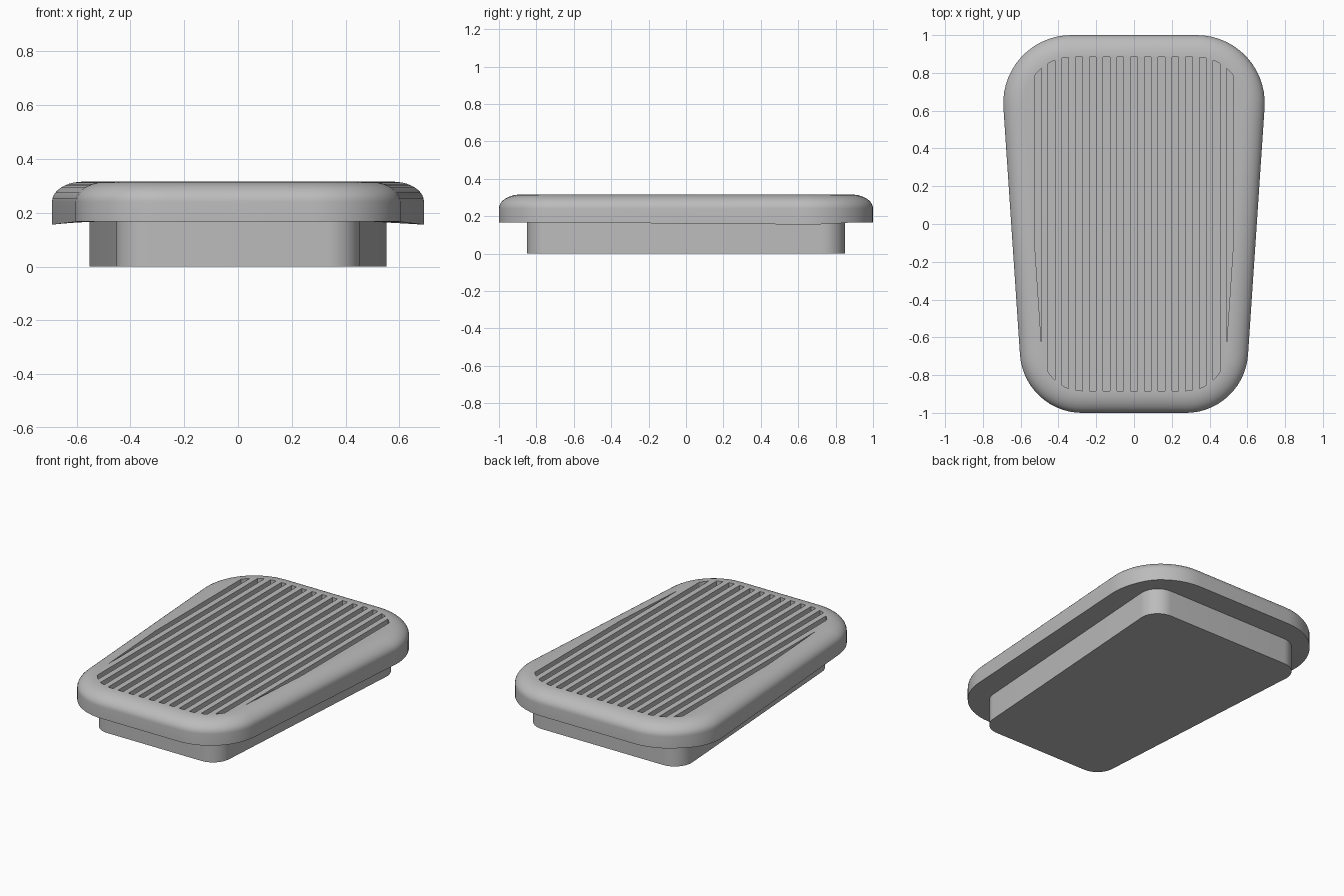
import bpy, bmesh, math

cube = bpy.data.objects.get("Cube")
if cube:
    bpy.data.objects.remove(cube, do_unlink=True)

grey = bpy.data.materials.new("rubber grey")
grey.use_nodes = True
grey.diffuse_color = (0.5, 0.5, 0.5, 1)
grey.node_tree.nodes["Principled BSDF"].inputs["Base Color"].default_value = (0.5, 0.5, 0.5, 1)

SLOPE = 0.067          # sideways widening towards the back
TOP, UNDER = 0.316, 0.167


def outline(half_width, half_length, r_front, r_back, inset=0.0, steps=14):
    """Rounded tapered outline, counter-clockwise, offset inwards by inset."""
    tilt = -math.atan(SLOPE)
    right = []
    for r, sign, a0, a1 in ((r_front, -1, -math.pi / 2, tilt),
                            (r_back, 1, tilt, math.pi / 2)):
        cy = sign * (half_length - r)
        cx = half_width + SLOPE * cy - r * math.hypot(1, SLOPE)
        for i in range(steps + 1):
            a = a0 + (a1 - a0) * i / steps
            right.append((cx + (r - inset) * math.cos(a), cy + (r - inset) * math.sin(a)))
    return right + [(-x, y) for x, y in reversed(right)]


def finish(name, bm):
    bmesh.ops.recalc_face_normals(bm, faces=bm.faces)
    mesh = bpy.data.meshes.new(name)
    bm.to_mesh(mesh)
    bm.free()
    mesh.materials.append(grey)
    ob = bpy.data.objects.new(name, mesh)
    bpy.context.collection.objects.link(ob)
    return ob


def loft(name, rings):
    """Skin a stack of equal-length rings and cap both ends."""
    bm = bmesh.new()
    loops = [[bm.verts.new(p) for p in ring] for ring in rings]
    n = len(loops[0])
    for a, b in zip(loops, loops[1:]):
        for i in range(n):
            j = (i + 1) % n
            bm.faces.new((a[i], a[j], b[j], b[i]))
    bm.faces.new(loops[0][::-1])
    bm.faces.new(loops[-1])
    return finish(name, bm)


def boolean(ob, tool, operation):
    mod = ob.modifiers.new("cut", 'BOOLEAN')
    mod.operation, mod.solver, mod.object = operation, 'EXACT', tool
    bpy.context.view_layer.objects.active = ob
    bpy.ops.object.modifier_apply(modifier=mod.name)
    bpy.data.objects.remove(tool, do_unlink=True)


def shade(ob):
    bpy.ops.object.select_all(action='DESELECT')
    ob.select_set(True)
    bpy.context.view_layer.objects.active = ob
    bpy.ops.object.shade_smooth_by_angle(angle=math.radians(30))


def pad_ring(inset, z):
    return [(x, y, z) for x, y in outline(0.65, 1.0, 0.33, 0.36, inset)]


# Pad: underside, slightly drooping lower edge, wall, rounded rim
droop = [(x, y, UNDER - 0.12 * max(0, abs(x) - 0.6)) for x, y, _ in pad_ring(0, 0)]
rings = [pad_ring(0.1, UNDER), droop]
for i in range(11):
    a = math.pi / 2 * i / 10
    rings.append(pad_ring(0.115 * (1 - math.cos(a)), TOP - 0.075 * (1 - math.sin(a))))
pad = loft("tread_pad", rings)

# Grooves: parallel bars trimmed to the inset outline
bm = bmesh.new()
for k in range(-7, 8):
    bar = bmesh.ops.create_cube(bm, size=1)["verts"]
    bmesh.ops.scale(bm, vec=(0.036, 2.2, 0.12), verts=bar)
    bmesh.ops.translate(bm, vec=(k * 0.0727, 0, TOP + 0.023), verts=bar)
bars = finish("groove_cutter", bm)
limit = loft("groove_limit", [pad_ring(0.117, TOP - 0.1), pad_ring(0.117, TOP + 0.04)])
boolean(bars, limit, 'INTERSECT')
boolean(pad, bars, 'DIFFERENCE')
shade(pad)

# Base block under the pad
base_outline = outline(0.503, 0.85, 0.12, 0.12)
base = loft("base_block", [[(x, y, z) for x, y in base_outline] for z in (0, UNDER + 0.01)])
shade(base)
